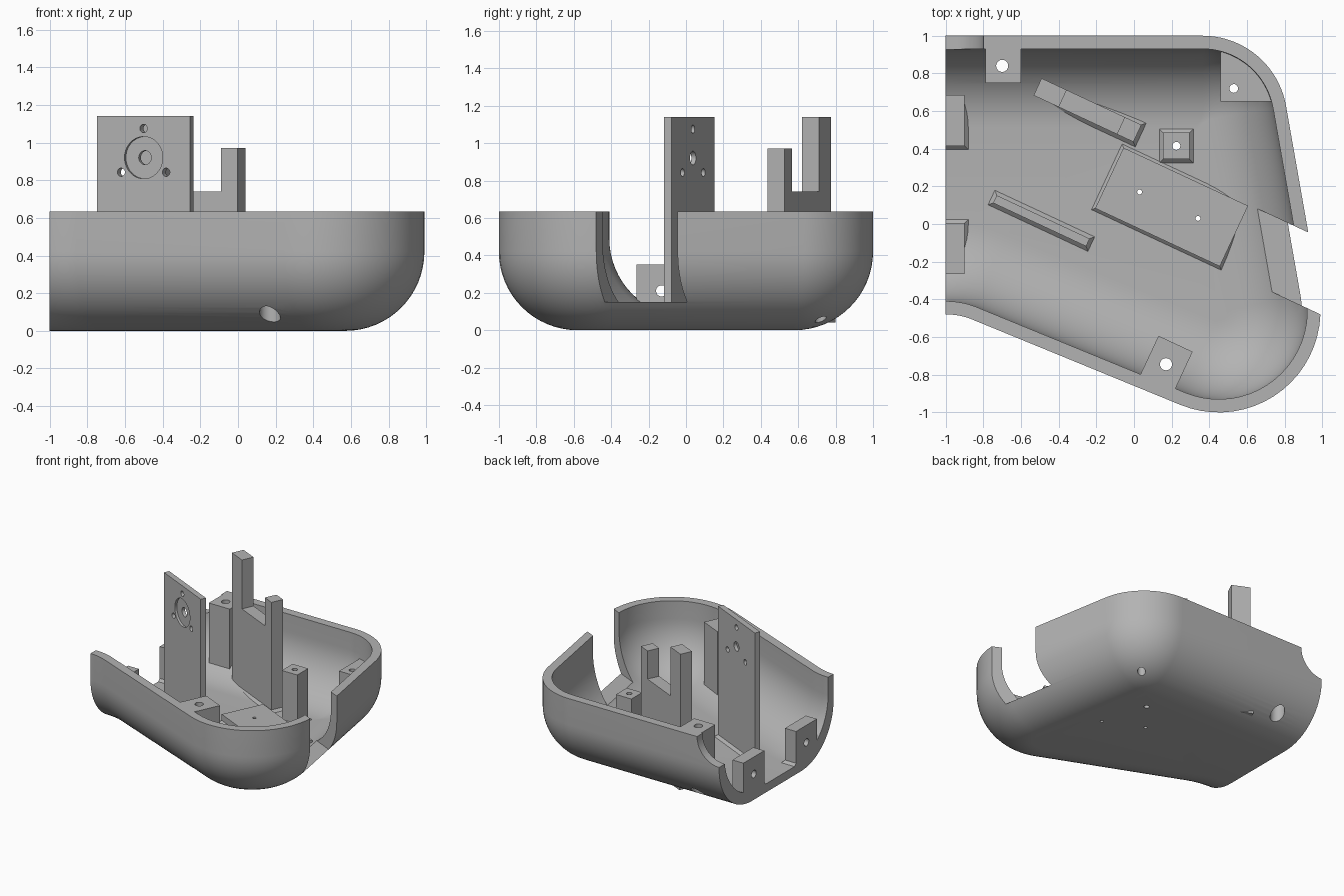
import bpy, bmesh, math
from mathutils import Matrix, Vector

if "Cube" in bpy.data.objects:
    bpy.data.objects.remove(bpy.data.objects["Cube"], do_unlink=True)

GREY = (0.45, 0.45, 0.45, 1)
mat = bpy.data.materials.new("plain grey plastic")
mat.use_nodes = True
mat.diffuse_color = GREY
mat.node_tree.nodes["Principled BSDF"].inputs["Base Color"].default_value = GREY

TILT = math.radians(-25)      # common skew of the slanted parts
RIM, FLOOR, WALL = 0.635, 0.07, 0.07


def finish(bm, name):
    bmesh.ops.recalc_face_normals(bm, faces=bm.faces)
    me = bpy.data.meshes.new(name)
    bm.to_mesh(me)
    bm.free()
    me.materials.append(mat)
    ob = bpy.data.objects.new(name, me)
    bpy.context.collection.objects.link(ob)
    return ob


def boolean(target, tool, op="DIFFERENCE", keep=False):
    bpy.ops.object.select_all(action="DESELECT")
    bpy.context.view_layer.objects.active = target
    target.select_set(True)
    mod = target.modifiers.new("cut", "BOOLEAN")
    mod.operation, mod.solver, mod.object = op, "EXACT", tool
    bpy.ops.object.modifier_apply(modifier=mod.name)
    if not keep:
        bpy.data.objects.remove(tool, do_unlink=True)


def outline(x0, inset):
    """Rounded plan outline, moved inwards by inset; open at the left end."""
    pts = [Vector(p) for p in ((x0, 1), (0.742, 1), (1.152, -1.332), (-0.926, -0.48), (x0, -0.48))]
    radii = (0.45, 0.54, 0.37)
    dirs = [(b - a).normalized() for a, b in zip(pts, pts[1:])]
    nrm = [Vector((d.y, -d.x)) for d in dirs]
    out = [pts[0] + nrm[0] * inset]
    for i, rad in enumerate(radii):
        d1, d2, n1, n2 = dirs[i], dirs[i + 1], nrm[i], nrm[i + 1]
        p = pts[i + 1] + (n1 + n2) * (inset / (1 + n1.dot(n2)))
        turn = math.atan2(d1.x * d2.y - d1.y * d2.x, d1.dot(d2))
        side = 1 if turn < 0 else -1
        rad = max(rad - side * inset, 0.015)
        c = p - d1 * rad * math.tan(abs(turn) / 2) + n1 * side * rad
        steps = 20
        for k in range(steps + 1):
            out.append(c + Matrix.Rotation(turn * k / steps, 2) @ (n1 * -side * rad))
    out.append(pts[-1] + nrm[-1] * inset)
    return out


def tub(name, x0, inset, rad, z0, z1):
    """Solid with the plan outline and a rounded bottom edge."""
    bm = bmesh.new()
    levels = [(inset + rad * (1 - math.sin(a)), z0 + rad * (1 - math.cos(a)))
              for a in (math.pi / 2 * k / 16 for k in range(17))] + [(inset, z1)]
    loops = [[bm.verts.new((p.x, p.y, z)) for p in outline(x0, d)] for d, z in levels]
    for lo, hi in zip(loops, loops[1:]):
        for i in range(len(lo) - 1):
            bm.faces.new((lo[i], lo[i + 1], hi[i + 1], hi[i]))
    bm.faces.new(loops[0])
    bm.faces.new(loops[-1])
    bm.faces.new([lp[0] for lp in loops] + [lp[-1] for lp in reversed(loops)])
    return finish(bm, name)


def box(name, centre, size, z0, z1, turn=0.0, flare=0.0):
    """Upright block; flare gives it a sloped foot where it meets the floor."""
    bm = bmesh.new()
    place = Matrix.Translation((*centre, 0)) @ Matrix.Rotation(turn, 4, "Z")
    levels = [(z0, flare), (z1, 0)]
    if flare:
        levels[1:1] = [(FLOOR, flare), (FLOOR + flare, 0)]
    loops = [[bm.verts.new(place @ Vector((sx * (size[0] / 2 + g), sy * (size[1] / 2 + g), z)))
              for sx, sy in ((-1, -1), (1, -1), (1, 1), (-1, 1))] for z, g in levels]
    for lo, hi in zip(loops, loops[1:]):
        for i in range(4):
            j = (i + 1) % 4
            bm.faces.new((lo[i], lo[j], hi[j], hi[i]))
    bm.faces.new(loops[0])
    bm.faces.new(loops[-1])
    return finish(bm, name)


def rod(centre, radius, length, axis="Z", turn=0.0):
    bm = bmesh.new()
    rot = {"Z": Matrix(), "X": Matrix.Rotation(math.pi / 2, 4, "Y"),
           "Y": Matrix.Rotation(math.pi / 2, 4, "X")}[axis]
    m = Matrix.Translation(centre) @ Matrix.Rotation(turn, 4, "Z") @ rot
    bmesh.ops.create_cone(bm, cap_ends=True, segments=40, radius1=radius, radius2=radius,
                          depth=length, matrix=m)
    return finish(bm, "cutter")


def local(centre, along, across):
    return Vector(centre) + Matrix.Rotation(TILT, 2) @ Vector((along, across))


# Hollow shell, open at the top and the left end
shell = tub("shell", -1, 0, 0.42, 0, RIM)
boolean(shell, tub("cutter", -1.2, WALL, 0.42, FLOOR, 0.9))
# Slanted opening in the side wall
boolean(shell, box("cutter", local((0, 0), 0.9, 0.167), (0.8, 0.367), 0.15, 0.9, TILT))
# Scooped corner of the back wall
boolean(shell, rod((-1, 0.95, RIM), 0.2, 0.4, "Y"))

# Screw posts merged into the wall, then drilled and counterbored
liner = tub("liner", -1, 0.03, 0.41, 0.03, RIM)
front_hole, back_hole, corner_hole = (0.17, -0.745), (-0.7, 0.84), (0.53, 0.72)
posts = [
    (box("post", local(front_hole, 0, -0.1), (0.2, 0.44), 0, RIM, TILT), front_hole, 0.032, 0.055),
    (box("post", (-0.695, 0.95), (0.19, 0.4), 0, RIM), back_hole, 0.032, 0.055),
    (box("post", (0.71, 0.9), (0.5, 0.5), 0, 0.45), corner_hole, 0.023, 0.03),
]
for post, hole, r_top, r_bottom in posts:
    boolean(post, liner, "INTERSECT", keep=True)
    boolean(shell, post, "UNION")
    boolean(shell, rod((*hole, 0.4), r_top, 1.2))
    boolean(shell, rod((*hole, 0.05), r_bottom, 0.5))

# Fixing tabs at the open end
tabs = []
for name, y in (("back_tab", 0.55), ("front_tab", -0.13)):
    tab = box(name, (-1, y), (0.2, 0.27), 0.04, 0.35, 0, 0.02)
    boolean(tab, liner, "INTERSECT", keep=True)
    boolean(tab, rod((-0.95, y, 0.21), 0.03, 0.4, "X"))
    tabs.append(tab)
bpy.data.objects.remove(liner, do_unlink=True)

# Small square post on the floor
small_post = box("small_post", (0.225, 0.415), (0.14, 0.14), 0.04, 0.49, 0, 0.02)
for part in (small_post, shell):
    boolean(part, rod((0.225, 0.415, 0.3), 0.021, 1))

# Low mounting pad with two pin holes
pad = box("mounting_pad", (0.2, 0.09), (0.73, 0.355), 0.05, 0.135, TILT, 0.015)
for spot in ((0.03, 0.17), (0.34, 0.03)):
    for part in (pad, shell):
        boolean(part, rod((*spot, 0), 0.013, 1))

# Tall upright plate with a recess, a shaft hole and three screw holes
mid = (-0.492, 0.017)
upright = box("upright_plate", mid, (0.545, 0.045), 0.04, 1.14, TILT, 0.02)
hub = 0.92
boolean(upright, rod((*local(mid, 0, -0.0225), hub), 0.112, 0.036, "Y", TILT))
boolean(upright, rod((*mid, hub), 0.037, 0.3, "Y", TILT))
for k in range(3):
    a = math.pi / 2 + k * math.tau / 3
    spot = local(mid, 0.152 * math.cos(a), 0)
    boolean(upright, rod((*spot, hub + 0.155 * math.sin(a)), 0.022, 0.3, "Y", TILT))

# Forked bracket with one tall and one short arm
base = (-0.247, 0.605)
fork = box("forked_bracket", base, (0.585, 0.1), 0.04, 1.14, TILT, 0.02)
boolean(fork, box("cutter", local(base, 0.025, 0), (0.34, 0.3), 0.74, 1.3, TILT))
boolean(fork, box("cutter", local(base, 0.25, 0), (0.15, 0.3), 0.97, 1.3, TILT))

# Smooth the rounded surfaces while keeping hard edges
bpy.ops.object.select_all(action="DESELECT")
for ob in [shell, small_post, pad, upright, fork] + tabs:
    ob.select_set(True)
bpy.context.view_layer.objects.active = shell
bpy.ops.object.shade_smooth_by_angle(angle=math.radians(30))
